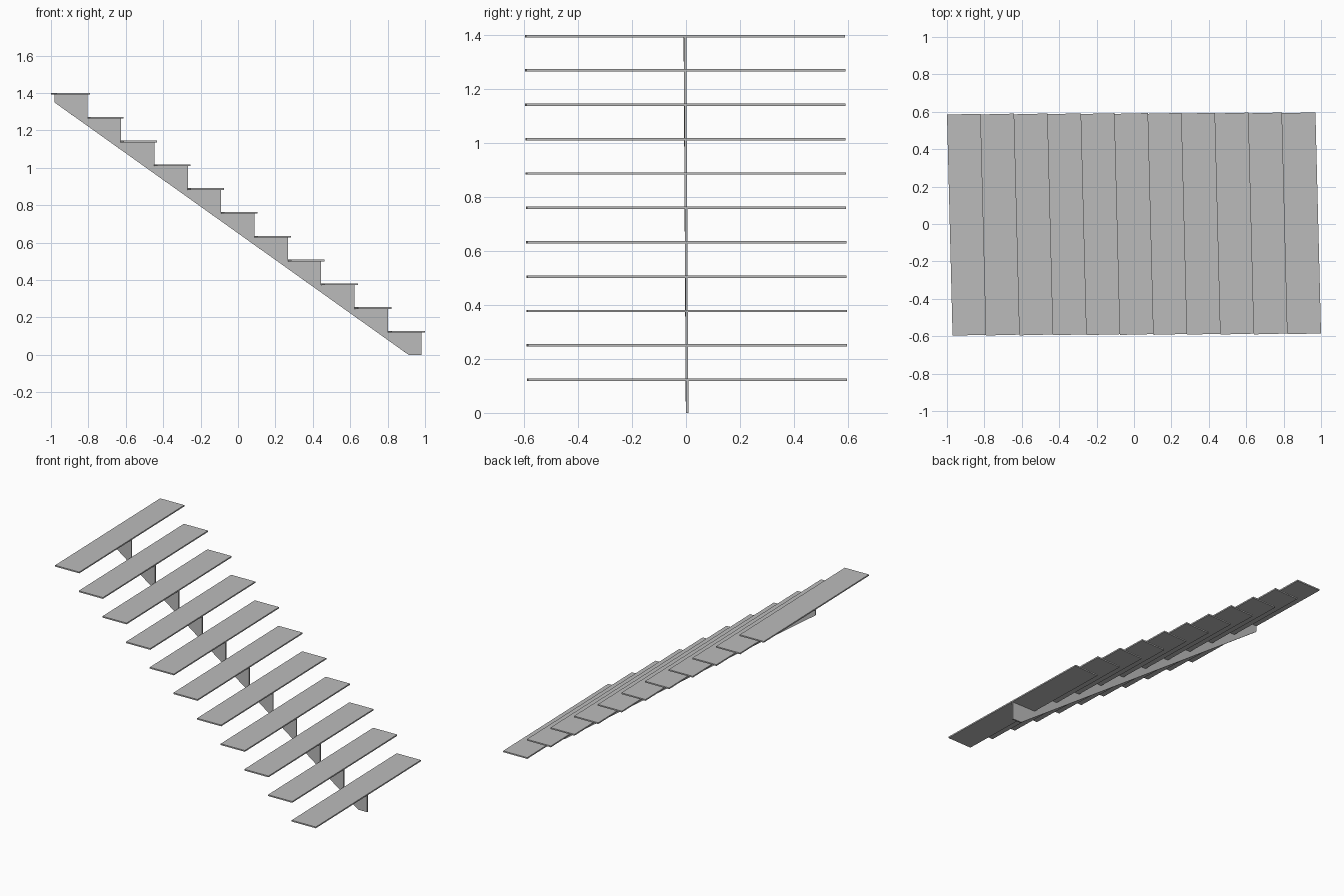
import bpy, bmesh, math
from mathutils import Matrix

cube = bpy.data.objects.get("Cube")
if cube:
    bpy.data.objects.remove(cube, do_unlink=True)

STEPS = 11
RISE = 1.4 / STEPS
RUN = 0.179
TREAD_DEPTH, TREAD_WIDTH, THICK = 0.18, 1.182, 0.009
TREAD_TURN = math.radians(1.45)
SLANT = math.radians(-179.76 + 180)

grey = bpy.data.materials.new("plain grey")
grey.use_nodes = True
colour = (0.5, 0.5, 0.5, 1)
grey.diffuse_color = colour
grey.node_tree.nodes["Principled BSDF"].inputs["Base Color"].default_value = colour


def add_object(name, bm):
    bmesh.ops.recalc_face_normals(bm, faces=bm.faces)
    mesh = bpy.data.meshes.new(name)
    bm.to_mesh(mesh)
    bm.free()
    mesh.materials.append(grey)
    obj = bpy.data.objects.new(name, mesh)
    bpy.context.collection.objects.link(obj)
    return obj


# Treads: thin slabs, each turned slightly, climbing towards -x
for i in range(STEPS):
    bm = bmesh.new()
    bmesh.ops.create_cube(bm, size=1)
    bmesh.ops.scale(bm, vec=(TREAD_DEPTH, TREAD_WIDTH, THICK), verts=bm.verts)
    tread = add_object(f"tread_{i + 1}", bm)
    x = RUN * (STEPS // 2 - i)
    tread.location = (x, x * math.tan(SLANT), RISE * (i + 1) - THICK / 2)
    tread.rotation_euler.z = TREAD_TURN

# Central stringer: one saw-toothed plate under the treads
front, back = 0.98, -0.982
run = (front - back) / STEPS
profile = [(back, 1.35), (0.912, 0), (front, 0)]
for i in range(STEPS):
    top = RISE * (i + 1) - THICK
    profile += [(front - run * i, top), (front - run * (i + 1), top)]
bm = bmesh.new()
face = bm.faces.new([bm.verts.new((x, -THICK / 2, z)) for x, z in profile])
side = bmesh.ops.extrude_face_region(bm, geom=[face])["geom"]
bmesh.ops.translate(bm, vec=(0, THICK, 0),
                    verts=[v for v in side if isinstance(v, bmesh.types.BMVert)])
bmesh.ops.rotate(bm, matrix=Matrix.Rotation(SLANT, 3, "Z"), verts=bm.verts)
add_object("stringer", bm)
